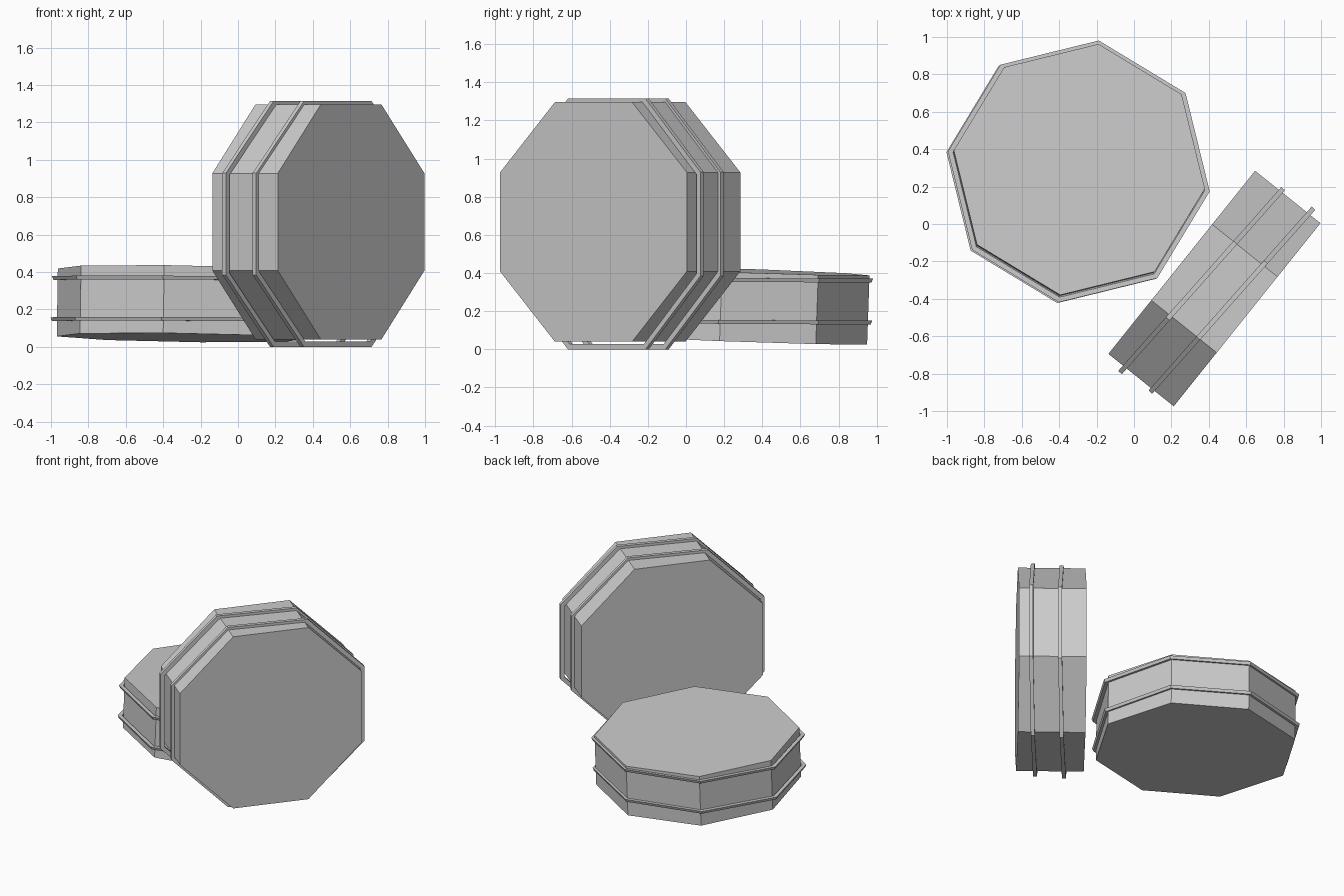
import bpy, bmesh, math
from mathutils import Matrix, Vector

if "Cube" in bpy.data.objects:
    bpy.data.objects.remove(bpy.data.objects["Cube"])

def frame(axis, up):
    # rotation whose local z follows axis and local y leans toward up
    z = Vector(axis).normalized()
    x = Vector(up).cross(z).normalized()
    y = z.cross(x)
    return Matrix((x, y, z)).transposed().to_4x4()

def octagon(bm, r, z, phase):
    return [bm.verts.new((r * math.cos(phase + i * math.pi / 4),
                          r * math.sin(phase + i * math.pi / 4), z)) for i in range(8)]

def finish(name, bm, matrix):
    bmesh.ops.recalc_face_normals(bm, faces=bm.faces)
    me = bpy.data.meshes.new(name)
    bm.to_mesh(me)
    bm.free()
    ob = bpy.data.objects.new(name, me)
    ob.matrix_world = matrix
    bpy.context.collection.objects.link(ob)

def drum(name, r, h, phase, matrix):
    bm = bmesh.new()
    a, b = octagon(bm, r, -h / 2, phase), octagon(bm, r, h / 2, phase)
    bm.faces.new(a)
    bm.faces.new(b)
    for i in range(8):
        j = (i + 1) % 8
        bm.faces.new((a[i], a[j], b[j], b[i]))
    finish(name, bm, matrix)

def hoop(name, r_out, r_in, h, flare, phase, matrix):
    # profile loops: outer low, outer high, inner high, inner low
    bm = bmesh.new()
    loops = [octagon(bm, r, z, phase) for r, z in
             ((r_out - flare, -h / 2), (r_out, h / 2), (r_in, h / 2), (r_in - flare, -h / 2))]
    for k in range(4):
        a, b = loops[k], loops[(k + 1) % 4]
        for i in range(8):
            j = (i + 1) % 8
            bm.faces.new((a[i], a[j], b[j], b[i]))
    finish(name, bm, matrix)

T = Matrix.Translation

# drum standing on its side
axis = Vector((0.78, -0.625, 0)).normalized()
side = Vector((0.625, 0.78, 0)).normalized()
rot = frame(axis, (0, 0, 1))
drum("standing_drum", 0.679, 0.448, math.pi / 8, T((0.43, -0.345, 0.668)) @ rot)
# its hoops sit slightly skewed
hoop_rot = frame(axis - 0.05 * side, (0, 0, 1))
for n, u, v in ((1, -0.08, -0.01), (2, 0.112, 0.01)):
    pos = Vector((0.43, -0.345, 0.657)) + axis * u + side * v
    hoop(f"standing_hoop_{n}", 0.711, 0.681, 0.026, 0.0, math.pi / 8, T(pos) @ hoop_rot)

# drum lying flat, leaning a little to the back right
phase = math.radians(36.3)
lean = frame((0.015, 0.035, 1), (0, 1, 0))
drum("flat_drum", 0.679, 0.363, phase, T((-0.295, 0.285, 0.231)) @ lean)
for n, z, dx in ((1, 0.146, -0.008), (2, 0.366, 0.0)):
    hoop(f"flat_hoop_{n}", 0.708, 0.68, 0.02, 0.008, phase,
         T((-0.295 + dx, 0.281 + dx / 2, z)) @ frame((0.004, 0.006, 1), (0, 1, 0)))
